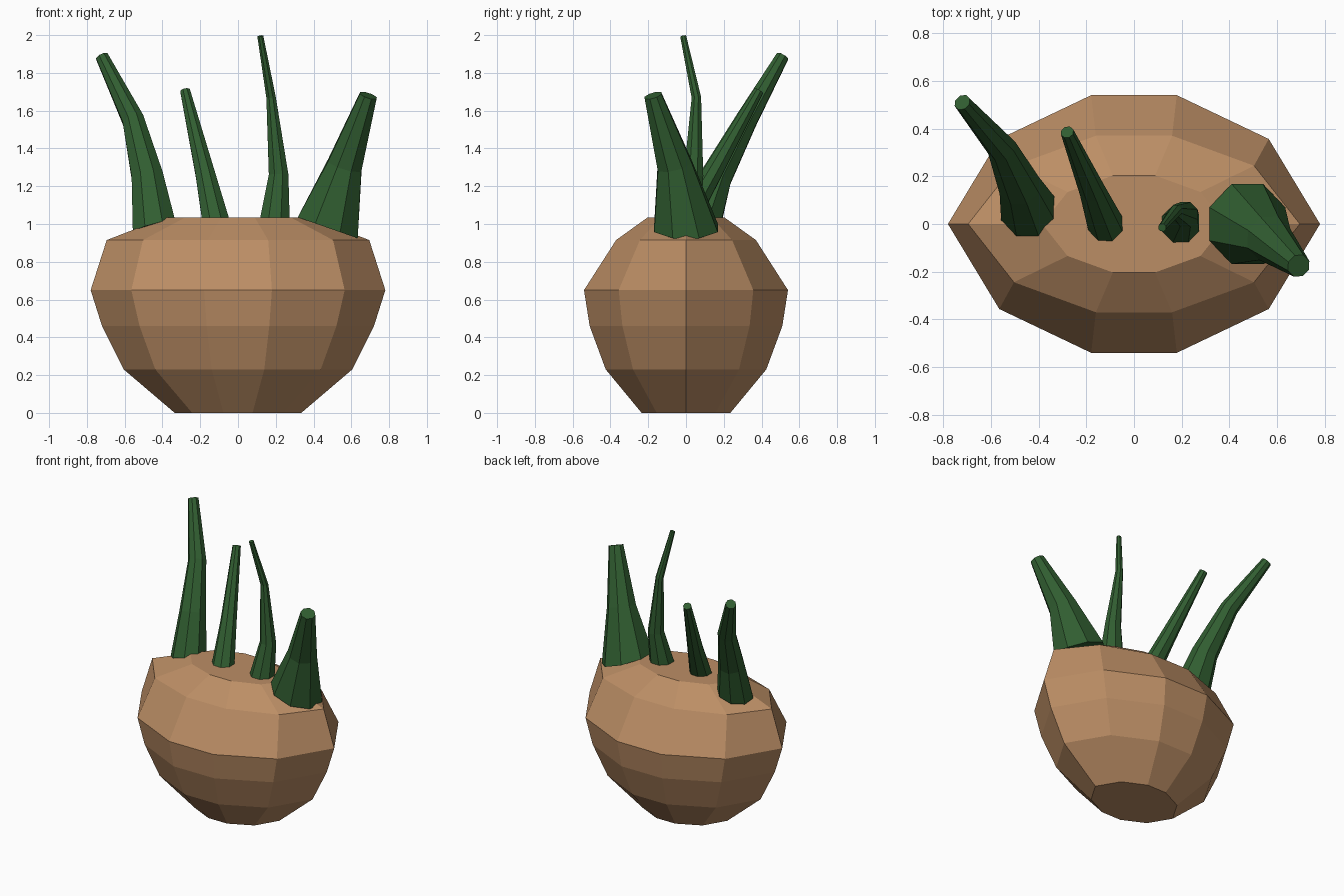
import bpy, bmesh, math
from mathutils import Vector

if "Cube" in bpy.data.objects:
    bpy.data.objects.remove(bpy.data.objects["Cube"])


def material(name, rgb):
    m = bpy.data.materials.new(name)
    m.diffuse_color = (*rgb, 1)
    m.use_nodes = True
    m.node_tree.nodes["Principled BSDF"].inputs["Base Color"].default_value = m.diffuse_color
    return m


def loft(name, rings, mat):
    # skin a list of equal-length point rings and cap both ends
    bm = bmesh.new()
    loops = [[bm.verts.new(p) for p in ring] for ring in rings]
    n = len(loops[0])
    for a, b in zip(loops, loops[1:]):
        for i in range(n):
            j = (i + 1) % n
            bm.faces.new((a[i], a[j], b[j], b[i]))
    bm.faces.new(loops[0][::-1])
    bm.faces.new(loops[-1])
    bmesh.ops.recalc_face_normals(bm, faces=bm.faces)
    me = bpy.data.meshes.new(name)
    bm.to_mesh(me)
    bm.free()
    me.materials.append(mat)
    ob = bpy.data.objects.new(name, me)
    bpy.context.collection.objects.link(ob)
    return ob


brown = material("bulb_brown", (0.5, 0.27, 0.13))
green = material("leaf_green", (0.03, 0.11, 0.03))

# Bulb: ten-sided flattened rings (half width, half depth, height)
quarter = [(1, 0), (0.724, 0.66), (0.23, 1)]
half = quarter + [(-x, y) for x, y in reversed(quarter)]
outline = half + [(x, -y) for x, y in reversed(half[1:-1])]
profile = [(0.335, 0.235, 0), (0.605, 0.425, 0.23), (0.72, 0.51, 0.46),
           (0.78, 0.54, 0.65), (0.695, 0.37, 0.915), (0.385, 0.203, 1.035)]
loft("bulb", [[(x * rx, y * ry, z) for x, y in outline] for rx, ry, z in profile], brown)


# Leaves: tapered eight-sided stalks, (x, y, z, radius) per ring
def leaf(name, path, base_normal):
    pts = [Vector(p[:3]) for p in path]
    rings = []
    for k, (p, row) in enumerate(zip(pts, path)):
        if k == 0:
            normal = Vector(base_normal)
        else:
            normal = (p - pts[k - 1]).normalized()
            if k + 1 < len(pts):
                normal += (pts[k + 1] - p).normalized()
        rot = Vector((0, 0, 1)).rotation_difference(normal.normalized())
        ring = []
        for i in range(8):
            a = math.tau * (i + 0.5) / 8
            ring.append(p + rot @ Vector((math.cos(a), math.sin(a), 0)) * row[3])
        rings.append(ring)
    loft(name, rings, green)


leaf("leaf_far_left", [(-0.445, 0.065, 0.99, 0.125), (-0.48, 0.16, 1.25, 0.09),
                       (-0.555, 0.32, 1.55, 0.062), (-0.72, 0.51, 1.885, 0.036)], (-0.28, 0.1, 1))
leaf("leaf_mid_left", [(-0.12, 0.0, 1.03, 0.077), (-0.175, 0.14, 1.27, 0.055),
                       (-0.28, 0.385, 1.705, 0.028)], (-0.05, 0.05, 1))
leaf("leaf_mid_right", [(0.195, 0.0, 1.025, 0.085), (0.215, 0.04, 1.26, 0.056),
                        (0.175, 0.055, 1.67, 0.027), (0.118, -0.015, 1.995, 0.017)], (0.03, 0.03, 1))
leaf("leaf_far_right", [(0.475, 0.0, 0.98, 0.182), (0.565, -0.06, 1.31, 0.1),
                        (0.69, -0.175, 1.68, 0.05)], (0.35, 0, 1))
